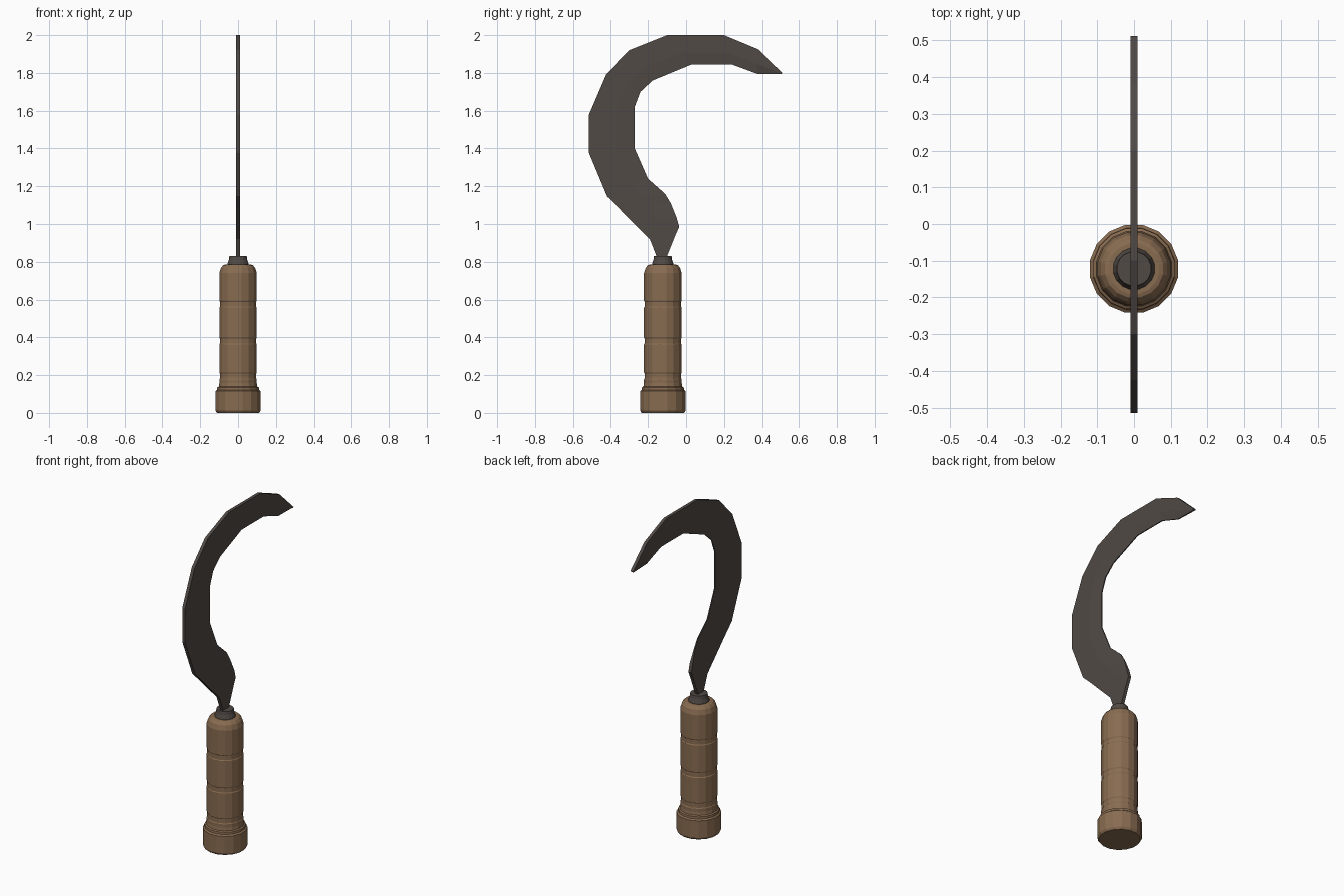
import bpy, bmesh, math

if "Cube" in bpy.data.objects:
    bpy.data.objects.remove(bpy.data.objects["Cube"])

CY = -0.122      # handle axis position in y
SIDES = 16


def material(name, rgb):
    m = bpy.data.materials.new(name)
    m.diffuse_color = (*rgb, 1)
    m.use_nodes = True
    m.node_tree.nodes["Principled BSDF"].inputs["Base Color"].default_value = m.diffuse_color
    return m


wood = material("brown wood", (0.25, 0.15, 0.082))
iron = material("dark iron", (0.082, 0.068, 0.06))


def finish(name, bm, mat):
    bmesh.ops.recalc_face_normals(bm, faces=bm.faces)
    me = bpy.data.meshes.new(name)
    bm.to_mesh(me)
    bm.free()
    me.materials.append(mat)
    ob = bpy.data.objects.new(name, me)
    bpy.context.collection.objects.link(ob)
    return ob


def lathe(name, profile, mat):
    """Turn a (radius, height) profile about the handle axis."""
    bm = bmesh.new()
    rings = []
    for r, z in profile:
        rings.append([bm.verts.new((r * math.cos(a), CY + r * math.sin(a), z))
                      for a in ((i + 0.5) * 2 * math.pi / SIDES for i in range(SIDES))])
    for a, b in zip(rings, rings[1:]):
        for i in range(SIDES):
            j = (i + 1) % SIDES
            bm.faces.new((a[i], a[j], b[j], b[i]))
    bm.faces.new(rings[0])
    bm.faces.new(rings[-1])
    return finish(name, bm, mat)


# Turned wooden handle: flared pommel, three shallow grooves, rounded top
profile = [(0.114, 0), (0.122, 0.012), (0.122, 0.115), (0.113, 0.122),
           (0.112, 0.135), (0.104, 0.14), (0.101, 0.158)]
for z in (0.195, 0.38, 0.575):
    profile += [(0.101, z - 0.018), (0.098, z - 0.013), (0.098, z + 0.013), (0.101, z + 0.018)]
profile += [(0.101, 0.74), (0.096, 0.755), (0.092, 0.768), (0.08, 0.782), (0.07, 0.785)]
lathe("handle", profile, wood)

# Iron collar between handle and blade
lathe("collar", [(0.058, 0.775), (0.057, 0.79), (0.05, 0.81), (0.047, 0.83)], iron)

# Curved blade: (spine y, spine z, inner y, inner z) from tang to tip
rows = [(-.142, .80, -.102, .80), (-.155, .83, -.10, .83), (-.19, .92, -.06, .93), (-.25, .98, -.036, .985),
        (-.29, 1.02, -.05, 1.035), (-.34, 1.07, -.08, 1.11), (-.37, 1.10, -.11, 1.16),
        (-.42, 1.147, -.20, 1.24), (-.515, 1.375, -.27, 1.40), (-.515, 1.58, -.27, 1.62),
        (-.425, 1.79, -.24, 1.70), (-.30, 1.92, -.175, 1.76), (-.10, 2.0, .03, 1.845),
        (.20, 2.0, .24, 1.845), (.38, 1.925, .375, 1.795), (.512, 1.80, .505, 1.793)]
HALF, EDGE = 0.0095, 0.003
bm = bmesh.new()
loops = []
for k, (oy, oz, iy, iz) in enumerate(rows):
    my, mz = iy + 0.4 * (oy - iy), iz + 0.4 * (oz - iz)
    edge = EDGE if k >= 5 else HALF      # ground cutting edge starts past the heel
    loops.append([bm.verts.new(p) for p in (
        (HALF, oy, oz), (HALF, my, mz), (edge, iy, iz),
        (-edge, iy, iz), (-HALF, my, mz), (-HALF, oy, oz))])
for a, b in zip(loops, loops[1:]):
    for i in range(6):
        j = (i + 1) % 6
        bm.faces.new((a[i], a[j], b[j], b[i]))
bm.faces.new(loops[0])
bm.faces.new(loops[-1])
finish("blade", bm, iron)
